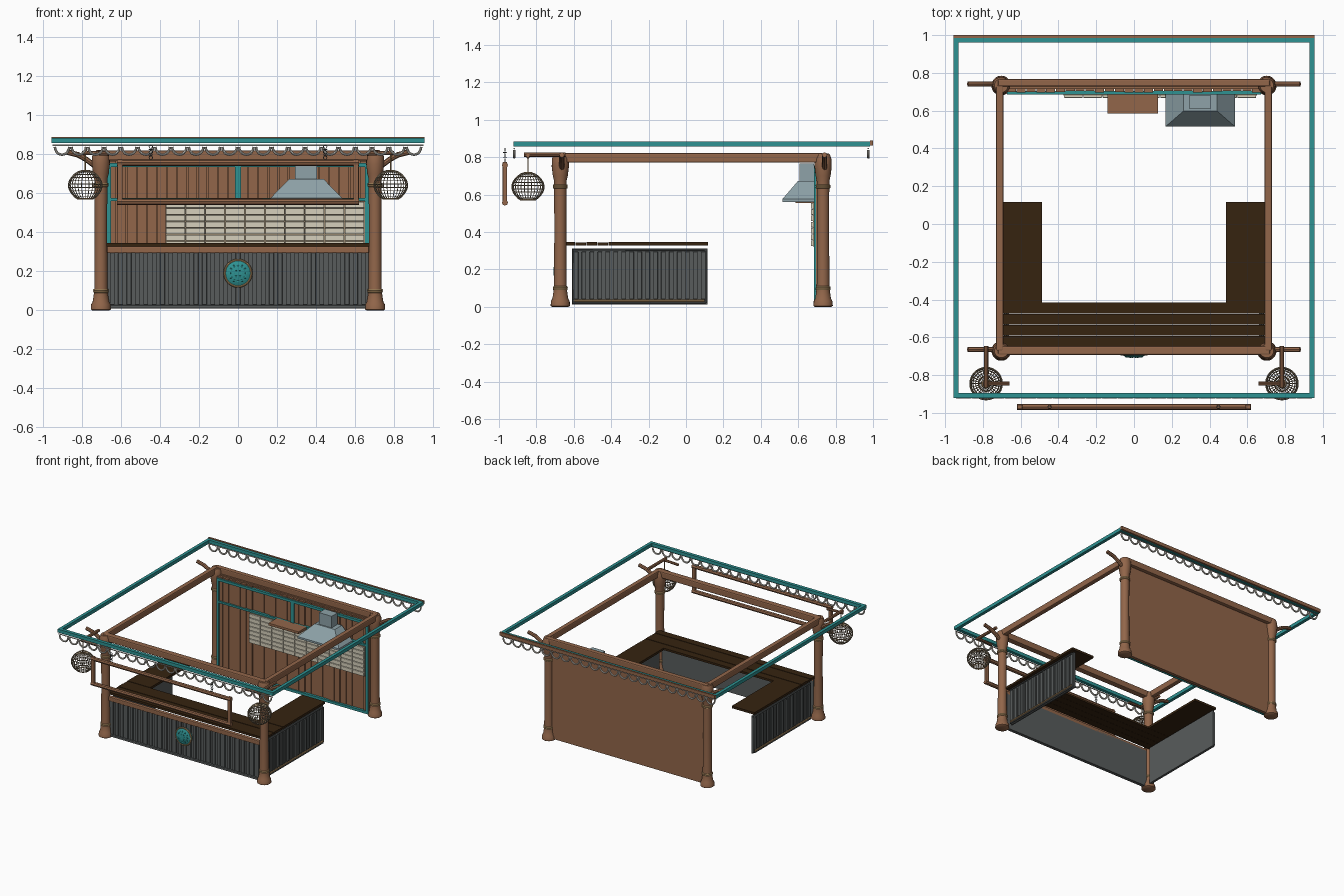
import bpy, bmesh, math, random
from mathutils import Matrix

if "Cube" in bpy.data.objects:
    bpy.data.objects.remove(bpy.data.objects["Cube"])
random.seed(4)

def mat(name, r, g, b):
    m = bpy.data.materials.new(name)
    lin = lambda c: ((c / 255 + 0.055) / 1.055) ** 2.4 if c > 10 else c / 255 / 12.92
    m.diffuse_color = (lin(r), lin(g), lin(b), 1)
    m.use_nodes = True
    m.node_tree.nodes["Principled BSDF"].inputs["Base Color"].default_value = m.diffuse_color
    return m

WOOD = mat("brown wood", 146, 102, 74)
TEAL = mat("teal paint", 46, 146, 146)
GREY = mat("dark grey metal", 88, 92, 92)
DARK = mat("dark counter wood", 54, 35, 16)
TILE = mat("cream tile", 214, 208, 188)
STEEL = mat("pale steel", 142, 162, 168)
ROPE = mat("tan rope", 186, 150, 104)
TRIM = mat("pale trim", 205, 200, 190)
WICKER = mat("wicker", 150, 134, 110)

def finish(name, mesh, m, smooth=False):
    mesh.materials.clear()
    mesh.materials.append(m)
    o = bpy.data.objects.new(name, mesh)
    bpy.context.scene.collection.objects.link(o)
    if smooth:
        bpy.context.view_layer.objects.active = o
        bpy.ops.object.select_all(action='DESELECT')
        o.select_set(True)
        bpy.ops.object.shade_smooth_by_angle(angle=math.radians(40))
    return o

def from_bm(name, bm, m, smooth=False):
    bmesh.ops.recalc_face_normals(bm, faces=bm.faces)
    me = bpy.data.meshes.new(name)
    bm.to_mesh(me)
    bm.free()
    return finish(name, me, m, smooth)

def boxes(name, items, m, bevel=0):
    """each item: x0, x1, y0, y1, z0, z1"""
    bm = bmesh.new()
    for x0, x1, y0, y1, z0, z1 in items:
        M = Matrix.Translation(((x0+x1)/2, (y0+y1)/2, (z0+z1)/2)) @ Matrix.Diagonal((x1-x0, y1-y0, z1-z0, 1))
        bmesh.ops.create_cube(bm, size=1, matrix=M)
    if bevel:
        bmesh.ops.bevel(bm, geom=bm.edges[:], offset=bevel, segments=2, affect='EDGES', profile=0.5)
    return from_bm(name, bm, m)

def tubes(name, paths, r, m, closed=False):
    cu = bpy.data.curves.new(name, 'CURVE')
    cu.dimensions = '3D'
    cu.bevel_depth, cu.bevel_resolution, cu.use_fill_caps = r, 2, True
    for p in paths:
        s = cu.splines.new('POLY')
        s.points.add(len(p) - 1)
        for pt, c in zip(s.points, p):
            pt.co = (*c, 1)
        s.use_cyclic_u = closed
    tmp = bpy.data.objects.new("tmp", cu)
    bpy.context.scene.collection.objects.link(tmp)
    me = bpy.data.meshes.new_from_object(tmp.evaluated_get(bpy.context.evaluated_depsgraph_get()))
    bpy.data.objects.remove(tmp)
    return finish(name, me, m, True)

def ring(cx, cy, cz, r, n=16, axis='z'):
    out = []
    for i in range(n):
        a = 2 * math.pi * i / n
        u, v = r * math.cos(a), r * math.sin(a)
        out.append((cx+u, cy+v, cz) if axis == 'z' else (cx+u, cy, cz+v))
    return out

def loft(name, sections, m, smooth=False):
    """closed loops of points joined in order and capped"""
    bm = bmesh.new()
    loops = [[bm.verts.new(p) for p in s] for s in sections]
    n = len(loops[0])
    for a, b in zip(loops, loops[1:]):
        for i in range(n):
            bm.faces.new((a[i], a[(i+1) % n], b[(i+1) % n], b[i]))
    bm.faces.new(loops[0])
    bm.faces.new(loops[-1])
    return from_bm(name, bm, m, smooth)

# corner posts with flared base and capital, rope bindings
PROFILE = [(0, .045), (.005, .052), (.03, .05), (.045, .042), (.085, .036), (.11, .034), (.4, .032),
           (.64, .033), (.675, .034), (.70, .040), (.75, .046), (.79, .045), (.815, .036)]
FY, BY, PX = -.672, .733, .703
for sx in (-1, 1):
    for y, tag in ((FY, "front"), (BY, "back")):
        side = "left" if sx < 0 else "right"
        loft(f"{tag}_{side}_post", [ring(sx*PX, y, z, r, 20) for z, r in PROFILE], WOOD, True)
        tubes(f"{tag}_{side}_post_rope", [ring(sx*PX, y, z, .034) for z in (.095, .104, .638, .648)], .006, ROPE, True)
        # curved branch stub reaching outward
        tubes(f"{tag}_{side}_branch", [[(sx*x, y + .008, z) for x, z in
              ((.70, .725), (.74, .745), (.78, .775), (.82, .797), (.88, .812))]], .014, WOOD)

# top ring of beams
boxes("top_beams", [(-.73, -.692, FY, BY, .77, .822), (.692, .73, FY, BY, .77, .822),
                    (-.72, .72, -.693, -.645, .768, .82), (-.72, .72, .728, .768, .768, .82)], WOOD, .008)

# roof edge frame
boxes("roof_frame", [(-.955, .955, -.922, -.895, .857, .884), (-.955, .955, .962, .985, .857, .884),
                     (-.955, -.93, -.9, .97, .857, .884), (.93, .955, -.9, .97, .857, .884)], TEAL)
boxes("roof_back_strip", [(-.955, .955, .985, 1.0, .862, .889)], WOOD)

# scalloped trim on the front and back eaves
N = 22
pitch = 1.89 / N
for y, tag in ((-.918, "front"), (.975, "back")):
    paths = []
    for i in range(N):
        cx = -.945 + pitch * (i + .5)
        paths.append([(cx - .037*math.cos(a), y, .838 - .04*math.sin(a))
                      for a in (math.pi * k / 10 for k in range(11))])
    tubes(f"{tag}_scallop_trim", paths, .0065, TRIM)
    tubes(f"{tag}_scallop_cord", [[(-.95, y, .846), (.95, y, .846)]], .004, TRIM)

# back wall: flat panel, vertical planks, painted frame
boxes("back_wall", [(-.70, .70, .715, .74, .012, .775)], WOOD)
planks, n = [], 26
for i in range(n):
    x = -.675 + i * 1.35 / n
    planks.append((x + .002, x + 1.35/n - .002, .70 + random.uniform(-.005, .006), .718, .02, .765))
boxes("wall_planks", planks, WOOD)
boxes("wall_frame", [(-.672, -.652, .685, .705, .02, .755), (.652, .672, .685, .705, .02, .755),
                     (-.66, .66, .685, .705, .735, .755), (-.66, .66, .685, .705, .56, .575),
                     (-.66, .66, .685, .705, .02, .04), (-.015, .015, .685, .705, .57, .745)], TEAL)

# tiled splashback
tw, th = 1.02 / 10, .235 / 7
boxes("splashback_backing", [(-.372, .65, .68, .70, .322, .558)], WICKER)
boxes("splashback_tiles", [(-.372 + c*tw + .002, -.372 + (c+1)*tw - .002, .668, .682,
                            .322 + r*th + .002, .322 + (r+1)*th - .002)
                           for c in range(10) for r in range(7)], TILE, .002)
boxes("wall_shelf", [(-.14, .127, .585, .69, .555, .575)], WOOD, .003)

# cooker hood
def rect(x0, x1, y0, y1, z):
    return [(x0, y0, z), (x1, y0, z), (x1, y1, z), (x0, y1, z)]
loft("cooker_hood", [rect(.166, .535, .515, .688, .56), rect(.166, .535, .515, .688, .575),
                     rect(.262, .44, .598, .688, .672)], STEEL)
boxes("hood_chimney", [(.293, .405, .608, .684, .668, .765)], STEEL)

# counter: flat sheets with raised ribs outside
boxes("counter_front_sheet", [(-.672, .672, -.667, -.655, .01, .31)], GREY)
boxes("counter_side_sheets", [(s*.667 - .006, s*.667 + .006, -.61, .115, .012, .312) for s in (-1, 1)], GREY)
ribs = []
for i in range(31):
    x = -.645 + i * .043
    ribs.append((x - .012, x + .012, -.677, -.665, .028, .295))
for s in (-1, 1):
    for i in range(17):
        y = -.588 + i * .0425
        ribs.append((s*.678 - .006, s*.678 + .006, y - .012, y + .012, .04, .295))
boxes("counter_ribs", ribs, GREY, .003)
boxes("counter_front_rim", [(-.672, .672, -.683, -.664, .01, .026)], GREY, .003)
boxes("counter_front_rail", [(-.672, .672, -.686, -.655, .293, .328)], WOOD, .006)
for s, tag in ((-1, "left"), (1, "right")):
    x = s * .68
    tubes(f"counter_{tag}_rim", [[(x, -.603, .02), (x, .100, .02), (x, .109, .029), (x, .109, .295),
                                  (x, .100, .305), (x, -.603, .305)]], .007, GREY, True)
    tubes(f"counter_{tag}_foot_strip", [[(x + s*.003, -.60, .032), (x + s*.003, .10, .032)]], .006, ROPE)

# countertop: three-sided, front run split into boards
tops = [(-.69, -.488, -.415, .117, .328, .346), (.488, .69, -.415, .117, .328, .346)]
for i in range(4):
    y = -.65 + i * .235 / 4
    tops.append((-.69, .69, y, y + .0572, .328, .346 - .002 * (i % 2)))
boxes("countertop", tops, DARK)

# round medallion on the counter front
tubes("medallion_ring", [ring(0, -.69, .19, .068, 32, 'y')], .006, ROPE, True)
loft("medallion_disc", [ring(0, y, .19, r, 32, 'y') for y, r in
     ((-.672, .066), (-.692, .066), (-.700, .052), (-.706, .030), (-.708, .01))], TEAL, True)
studs = []
for r, k in ((.02, 6), (.042, 12)):
    for i in range(k):
        a = 2 * math.pi * i / k
        x, z = r * math.cos(a), .19 + r * math.sin(a)
        studs.append((x - .005, x + .005, -.712 + r*.15, -.69, z - .005, z + .005))
boxes("medallion_studs", studs, TEAL, .002)

# hanging open sign frame
Y = -.968
tubes("sign_rails", [[(-.62, Y, .757), (.62, Y, .757)], [(-.62, Y, .557), (.62, Y, .557)]], .016, WOOD)
boxes("sign_end_bars", [(s*.605 - .014, s*.605 + .014, Y - .012, Y + .012, .545, .775) for s in (-1, 1)], WOOD, .004)
tubes("sign_chain", [ring(s*.447, Y, z, .009, 10, 'z' if k % 2 else 'y') for s in (-1, 1)
                     for k, z in enumerate((.783, .797, .811, .825, .839))], .002, GREY, True)

# lanterns on brackets
LY = -.845
for s, tag in ((-1, "left"), (1, "right")):
    lx = s * .783
    tubes(f"{tag}_lantern_arm", [[(lx, -.645, .814), (lx, -.865, .814)]], .012, WOOD)
    tubes(f"{tag}_lantern_crossbar", [[(s*.66, LY, .802), (s*.73, LY, .806), (s*.80, LY, .806)]], .010, WOOD)
    tubes(f"{tag}_lantern_cord", [[(lx, LY, .80), (lx, LY, .715)]], .003, ROPE)
    bm = bmesh.new()
    shape = [(.572, .04), (.582, .055), (.597, .069), (.613, .079), (.63, .085), (.648, .086),
             (.665, .081), (.681, .071), (.697, .056), (.71, .038), (.716, .02)]
    loops = [[bm.verts.new(p) for p in ring(lx, LY, z, r, 28)] for z, r in shape]
    for a, b in zip(loops, loops[1:]):
        for i in range(28):
            bm.faces.new((a[i], a[(i+1) % 28], b[(i+1) % 28], b[i]))
    o = from_bm(f"{tag}_lantern", bm, WICKER)
    w = o.modifiers.new("weave", 'WIREFRAME')
    w.thickness = .006
    w.use_even_offset = False
    tubes(f"{tag}_lantern_rims", [ring(lx, LY, .572, .04, 20), ring(lx, LY, .716, .02, 20)], .004, ROPE, True)
